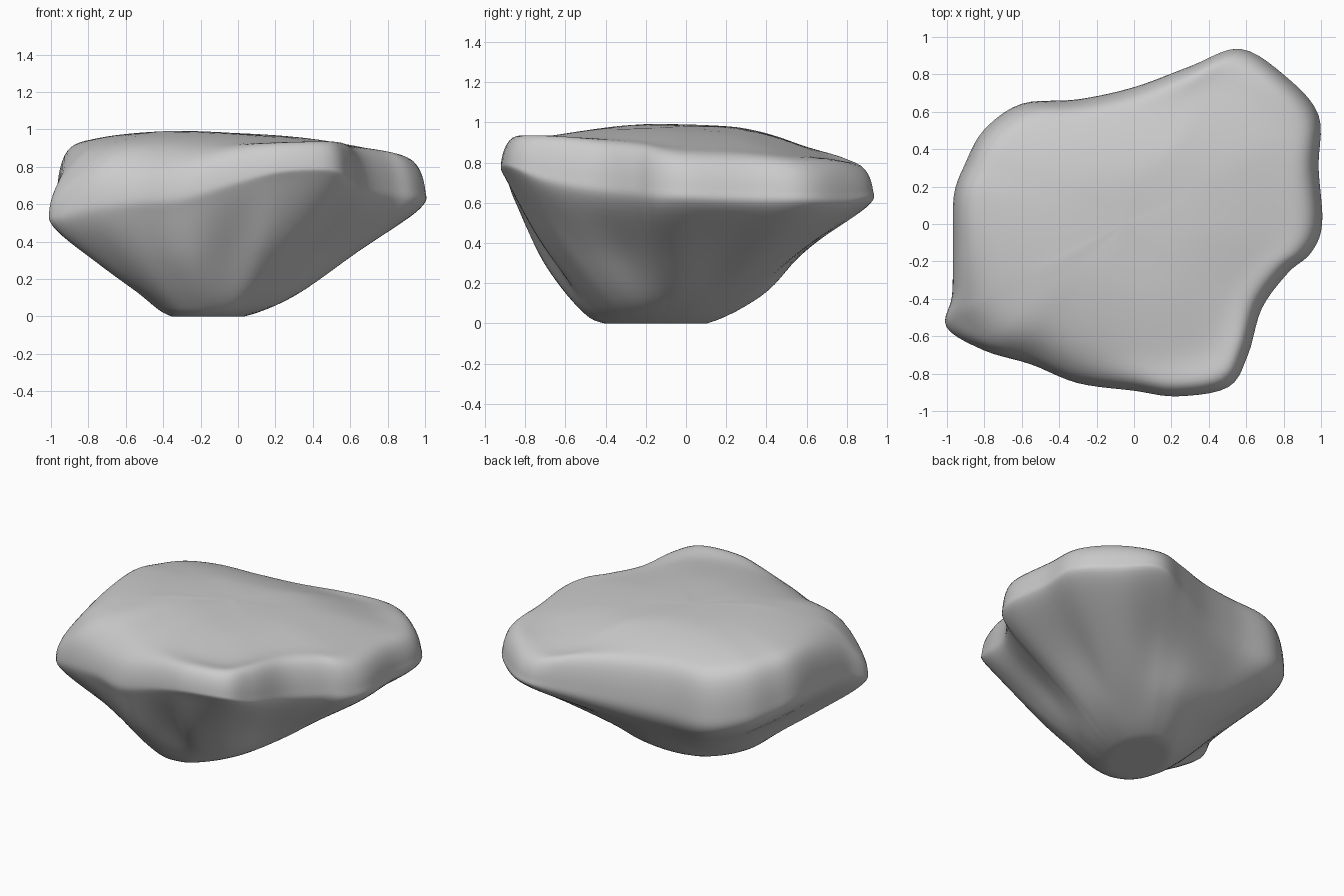
import bpy, math
from mathutils import Vector

if "Cube" in bpy.data.objects:
    bpy.data.objects.remove(bpy.data.objects["Cube"])

# Rim stations, counter-clockwise: x, y, underside z, top edge z, flank bulge
RIM = [
    (1.00, 0.00, .57, .83, 0), (.98, .30, .56, .82, -.01), (.98, .58, .56, .80, .01),
    (.80, .79, .55, .80, .01), (.56, .93, .58, .78, -.03), (.30, .84, .53, .81, -.02),
    (.00, .73, .48, .82, 0), (-.30, .665, .46, .83, .01), (-.60, .64, .46, .83, .01),
    (-.80, .50, .49, .86, .01), (-.90, .32, .52, .88, 0), (-.96, .15, .55, .89, 0),
    (-.965, -.12, .54, .87, 0), (-.97, -.38, .51, .81, 0), (-1.0, -.55, .46, .71, .01),
    (-.80, -.675, .50, .80, .01), (-.55, -.75, .53, .80, .02), (-.30, -.85, .55, .82, .03),
    (.00, -.89, .65, .89, 0), (.23, -.92, .71, .92, .035), (.50, -.87, .72, .93, .02),
    (.605, -.70, .65, .92, 0), (.68, -.45, .60, .89, -.01), (.82, -.26, .58, .87, 0),
    (.94, -.155, .57, .85, 0),
]
CENTRE = Vector((-.05, 0, 0))


def plateau(x, y):
    return .99 - .07 * (x + .35) ** 2 - .11 * (y + .1) ** 2 - .12 * max(0, y - .42)


def column(x, y, zlo, zhi, bulge):
    """Control points from the base centre up over the rim to the top centre."""
    a = math.atan2(y + .12, x + .13)
    c, s = math.cos(a), math.sin(a)
    skew = 1 + .10 * math.sin(2 * a)
    base = Vector((-.16 + .19 * c * skew, -.15 + .25 * s * skew, 0))
    low = Vector((-.10 + .40 * c * skew, -.08 + .45 * s * skew, .11 + .03 * s))
    rim = Vector((x, y, 0))

    def inset(f, z):
        p = CENTRE.lerp(rim, f)
        return Vector((p.x, p.y, z))
    lo = inset(.965, zlo)
    mid = low.lerp(lo, .5) + Vector((c, s, -.4)) * bulge
    edge = inset(.94, zhi)
    inner = inset(.76, 0)
    inner.z = .25 * zhi + .75 * plateau(inner.x, inner.y)
    core = inset(.4, 0)
    core.z = plateau(core.x, core.y)
    return [Vector((-.16, -.15, 0)), base, low, mid, lo,
            inset(1, zlo + .42 * (zhi - zlo)), edge, inner, core,
            Vector((CENTRE.x, CENTRE.y, plateau(CENTRE.x, 0)))]


def spline(pts, n, closed):
    """Catmull-Rom curve through the points, n steps per span."""
    m, out = len(pts), []
    get = (lambda i: pts[i % m]) if closed else (lambda i: pts[max(0, min(m - 1, i))])
    for i in range(m if closed else m - 1):
        p, q, r, s = (get(i + k) for k in (-1, 0, 1, 2))
        for j in range(n):
            t = j / n
            out.append(.5 * (2 * q + (r - p) * t + (2 * p - 5 * q + 4 * r - s) * t * t
                             + (3 * q - p - 3 * r + s) * t ** 3))
    if not closed:
        out.append(pts[-1])
    return out


# Boulder skin: smooth along each column, then around each ring
columns = [spline(column(*r), 6, False) for r in RIM]
rings = [spline(list(ring), 5, True) for ring in zip(*columns)][1:-1]
n = len(rings[0])
verts = [(p.x, p.y, max(0, p.z)) for ring in rings for p in ring]
faces = [(k * n + i, k * n + (i + 1) % n, (k + 1) * n + (i + 1) % n, (k + 1) * n + i)
         for k in range(len(rings) - 1) for i in range(n)]

# Close the base and the top with fans
bottom, top = len(verts), len(verts) + 1
verts += [tuple(columns[0][0]), tuple(columns[0][-1])]
last = (len(rings) - 1) * n
for i in range(n):
    j = (i + 1) % n
    faces += [(bottom, j, i), (top, last + i, last + j)]

mesh = bpy.data.meshes.new("boulder")
mesh.from_pydata(verts, [], faces)
mesh.shade_smooth()
boulder = bpy.data.objects.new("boulder", mesh)
bpy.context.collection.objects.link(boulder)
